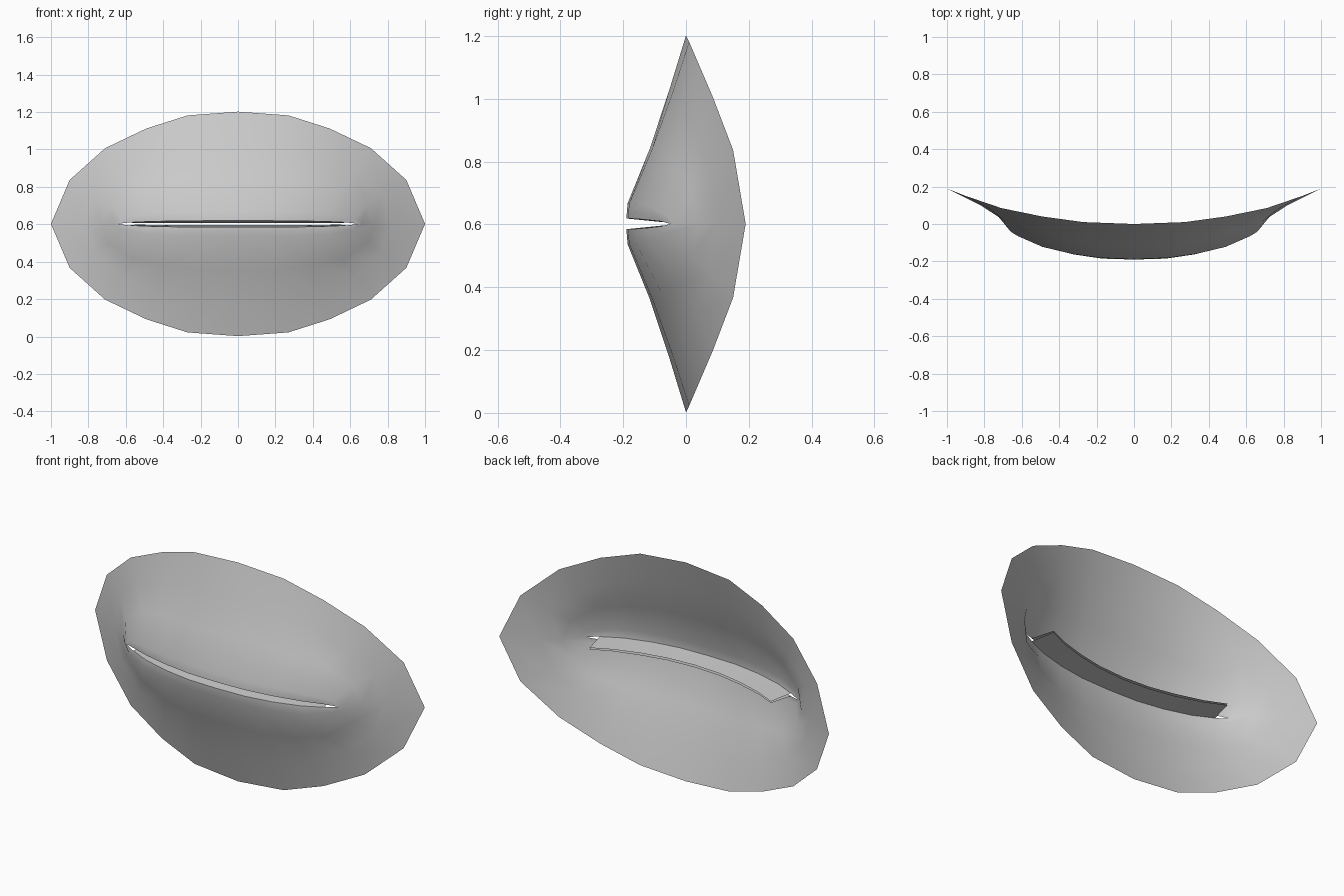
import bpy, bmesh

if "Cube" in bpy.data.objects:
    bpy.data.objects.remove(bpy.data.objects["Cube"])

MID = 0.602

# Half rings from the middle (x = 0) to the mouth corner: x, y, height from mid line
rings = [
    # outer rim
    [(0, 0, .6), (.27, .01, .58), (.49, .04, .51), (.71, .085, .405), (.9, .15, .235), (1, .19, 0)],
    # face surround
    [(0, -.052, .43), (.24, -.042, .42), (.44, -.012, .37), (.63, .03, .28), (.77, .08, .16), (.82, .1, 0)],
    [(0, -.115, .24), (.22, -.107, .24), (.4, -.075, .225), (.56, -.03, .19), (.69, .015, .1), (.73, .045, 0)],
    # lip ridge
    [(0, -.186, .065), (.18, -.181, .064), (.33, -.16, .062), (.49, -.122, .055), (.62, -.065, .03), (.66, -.04, 0)],
    # lip opening edge
    [(0, -.19, .017), (.17, -.185, .017), (.32, -.163, .016), (.47, -.125, .013), (.58, -.08, .008), (.645, -.05, 0)],
    # inner flap, stops short of the corner
    [(0, -.08, .006), (.16, -.07, .006), (.3, -.042, .006), (.44, 0, .005), (.55, .05, .004)],
]

bm = bmesh.new()
for side in (1, -1):
    grid = [[bm.verts.new((x, y, MID + side * h)) for x, y, h in r] for r in rings]
    for a, b in zip(grid, grid[1:]):
        for i in range(len(b) - 1):
            quad = [a[i], b[i], b[i + 1], a[i + 1]]
            bm.faces.new(quad if side == 1 else quad[::-1])

# Weld upper and lower halves at the mouth corner
corner = [v for v in bm.verts if abs(v.co.z - MID) < 1e-5]
bmesh.ops.remove_doubles(bm, verts=corner, dist=1e-4)

mesh = bpy.data.meshes.new("mouth")
bm.to_mesh(mesh)
bm.free()
mouth = bpy.data.objects.new("mouth", mesh)
bpy.context.collection.objects.link(mouth)

# Mirror to the other side
mod = mouth.modifiers.new("Mirror", 'MIRROR')
mod.use_clip = True
bpy.context.view_layer.objects.active = mouth
mouth.select_set(True)
bpy.ops.object.modifier_apply(modifier="Mirror")
bpy.ops.object.shade_smooth_by_angle(angle=0.6)
